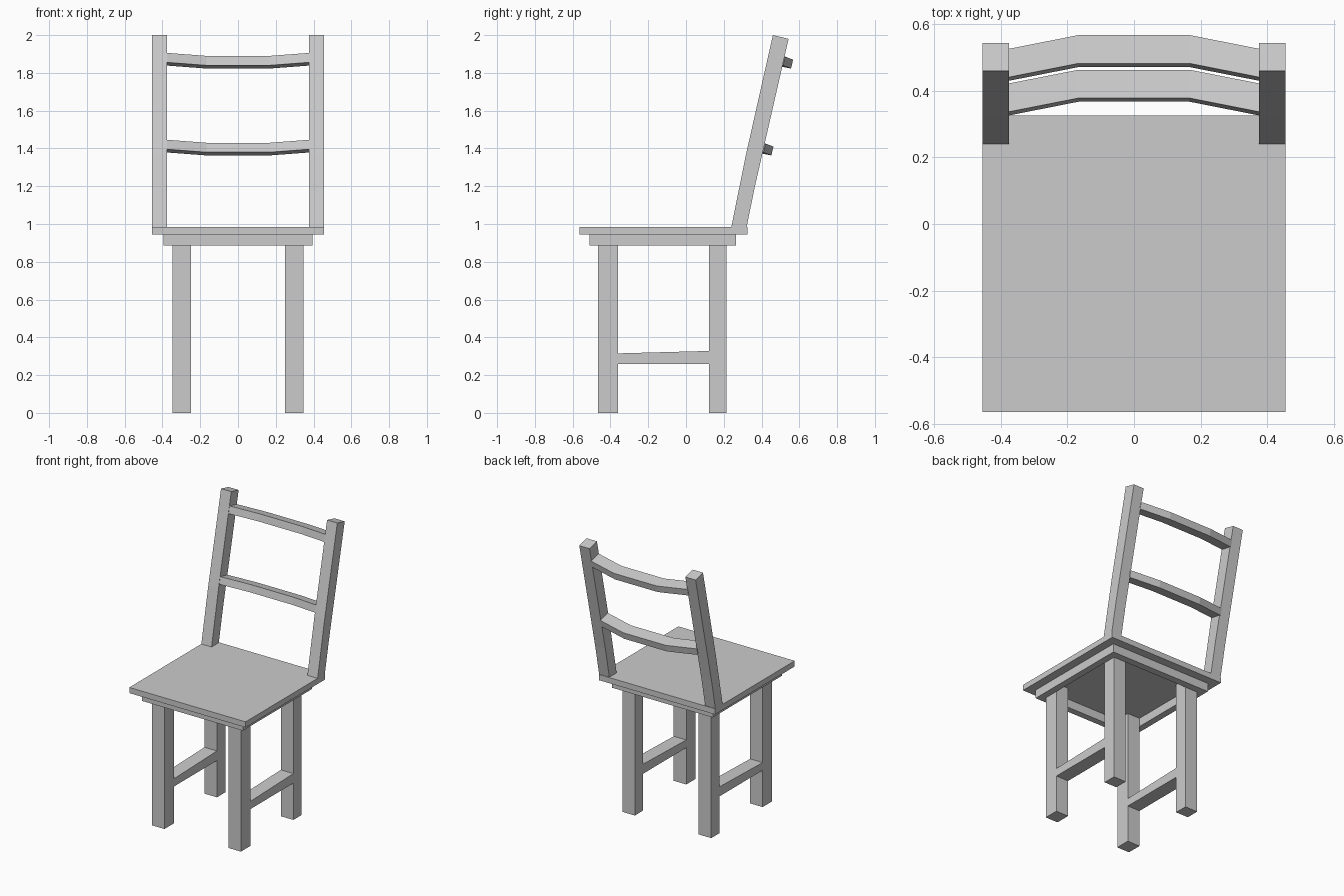
import bpy
import bmesh

if "Cube" in bpy.data.objects:
    bpy.data.objects.remove(bpy.data.objects["Cube"])


def loft(name, sections):
    """Skin a row of matching closed cross-sections and cap both ends."""
    bm = bmesh.new()
    rings = [[bm.verts.new(p) for p in s] for s in sections]
    n = len(rings[0])
    for a, b in zip(rings, rings[1:]):
        for i in range(n):
            j = (i + 1) % n
            bm.faces.new((a[i], a[j], b[j], b[i]))
    bm.faces.new(rings[0][::-1])
    bm.faces.new(rings[-1])
    bmesh.ops.recalc_face_normals(bm, faces=bm.faces)
    mesh = bpy.data.meshes.new(name)
    bm.to_mesh(mesh)
    bm.free()
    obj = bpy.data.objects.new(name, mesh)
    bpy.context.collection.objects.link(obj)
    return obj


def extrude_x(name, profile, x0, x1):
    """Extrude a (y, z) profile along x."""
    return loft(name, [[(x, y, z) for y, z in profile] for x in (x0, x1)])


def box(name, x0, x1, y0, y1, z0, z1):
    return extrude_x(name, [(y0, z0), (y1, z0), (y1, z1), (y0, z1)], x0, x1)


def mirror(obj):
    obj.modifiers.new("mirror", 'MIRROR')
    return obj


# Seat board
box("seat", -0.455, 0.455, -0.565, 0.325, 0.945, 0.985)

# Hollow apron frame under the seat
box("front_apron", -0.395, 0.395, -0.51, -0.465, 0.885, 0.945)
box("back_apron", -0.395, 0.395, 0.215, 0.265, 0.885, 0.945)
mirror(box("side_apron", 0.348, 0.395, -0.465, 0.215, 0.885, 0.945))

# Legs
mirror(box("front_leg", 0.25, 0.348, -0.465, -0.36, 0, 0.945))
mirror(box("back_leg", 0.25, 0.348, 0.122, 0.215, 0, 0.945))

# Side stretchers, top slightly rising to the back
mirror(extrude_x("stretcher", [(-0.36, 0.26), (0.122, 0.26),
                               (0.122, 0.328), (-0.36, 0.315)], 0.25, 0.348))

# Leaning back posts
mirror(extrude_x("back_post", [(0.239, 0.98), (0.32, 0.98), (0.365, 1.2),
                               (0.543, 1.98), (0.46, 2.0), (0.318, 1.37)],
                 0.375, 0.455))

# Bowed back rails, tilted with the posts
RAIL = [(0.482, 1.89), (0.471, 1.84), (0.556, 1.823), (0.567, 1.87)]
BOW = [(-0.38, -0.042, 0.016), (-0.167, 0, 0), (0.167, 0, 0), (0.38, -0.042, 0.016)]
for name, dy, dz in (("top_rail", 0, 0), ("lower_rail", -0.104, -0.46)):
    loft(name, [[(x, y + by + dy, z + bz + dz) for y, z in RAIL]
                for x, by, bz in BOW])
